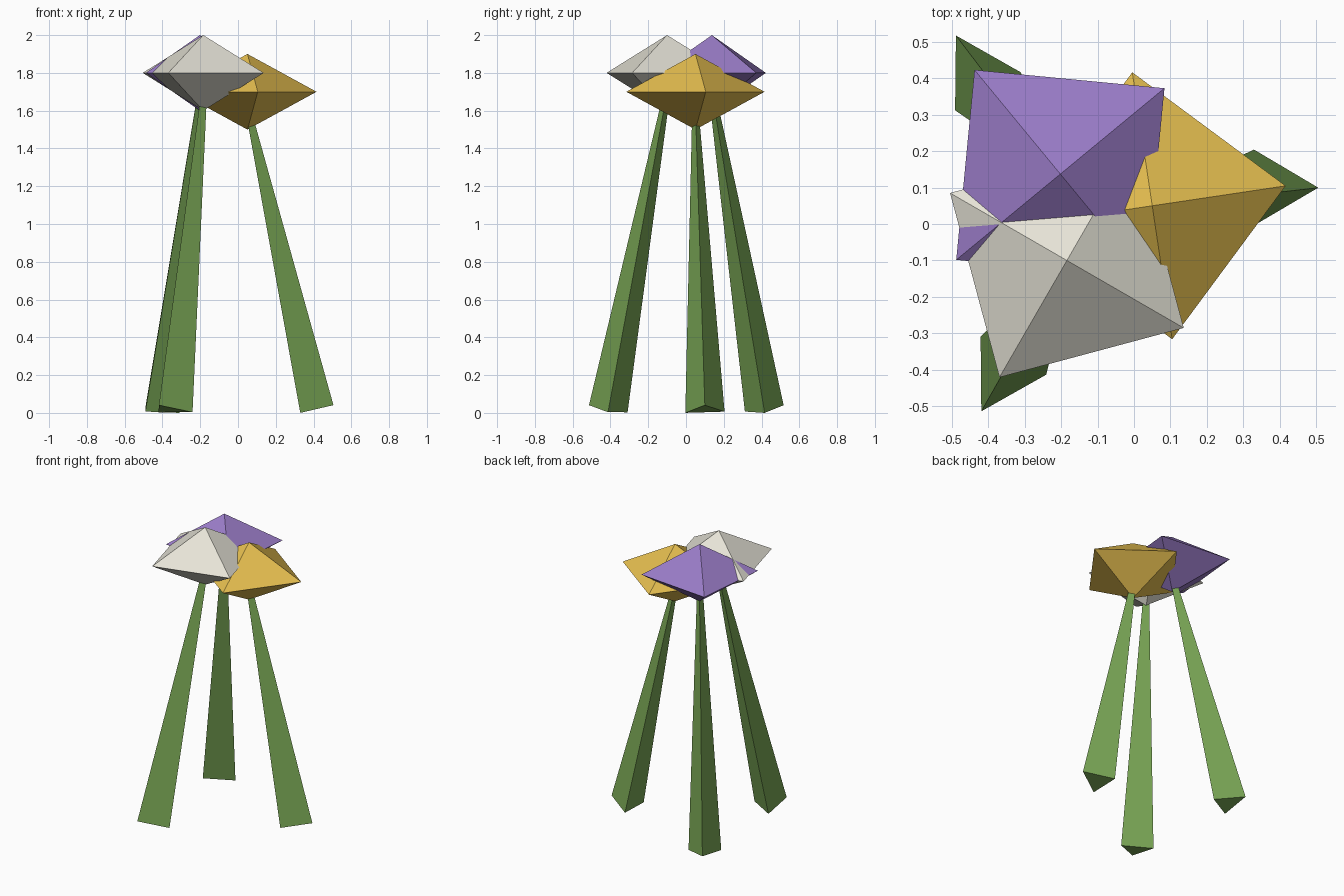
import bpy, bmesh
from math import cos, sin, tau, radians
from mathutils import Vector

if "Cube" in bpy.data.objects:
    bpy.data.objects.remove(bpy.data.objects["Cube"])


def material(name, rgb):
    m = bpy.data.materials.new(name)
    m.diffuse_color = (*rgb, 1)
    m.use_nodes = True
    m.node_tree.nodes["Principled BSDF"].inputs["Base Color"].default_value = m.diffuse_color
    return m


def make_object(name, bm, mat):
    bmesh.ops.recalc_face_normals(bm, faces=bm.faces)
    me = bpy.data.meshes.new(name)
    bm.to_mesh(me)
    bm.free()
    me.materials.append(mat)
    ob = bpy.data.objects.new(name, me)
    bpy.context.collection.objects.link(ob)
    return ob


def ring(bm, sides, radius, z, start=0.0):
    return [bm.verts.new((radius * cos(start + tau * i / sides),
                          radius * sin(start + tau * i / sides), z))
            for i in range(sides)]


def blossom(name, centre, angle, mat):
    """Four-sided double pyramid."""
    bm = bmesh.new()
    r = ring(bm, 4, 0.37, 0, radians(angle))
    for h in (0.2, -0.2):
        tip = bm.verts.new((0, 0, h))
        for i in range(4):
            bm.faces.new((r[i], r[(i + 1) % 4], tip))
    make_object(name, bm, mat).location = centre


def stem(name, foot, top, mat):
    """Tapered three-sided stalk leaning from foot to top."""
    axis = Vector(top) - Vector(foot)
    bm = bmesh.new()
    a = ring(bm, 3, 0.12, 0)
    b = ring(bm, 3, 0.02, axis.length)
    for i in range(3):
        j = (i + 1) % 3
        bm.faces.new((a[i], a[j], b[j], b[i]))
    bm.faces.new(a[::-1])
    bm.faces.new(b)
    ob = make_object(name, bm, mat)
    ob.rotation_mode = 'QUATERNION'
    ob.rotation_quaternion = Vector((0, 0, 1)).rotation_difference(axis)
    ob.location = foot


green = material("stem_green", (0.19, 0.38, 0.09))

# name, colour, blossom centre, blossom turn in degrees, foot of stem
flowers = [
    ("yellow", (0.79, 0.52, 0.08), (0.05, 0.05, 1.7), 8.5, (0.388, 0.10)),
    ("purple", (0.32, 0.20, 0.57), (-0.202, 0.137, 1.8), 39.5, (-0.43, 0.415)),
    ("white", (0.79, 0.77, 0.68), (-0.184, -0.10, 1.8), -30, (-0.36, -0.412)),
]
for name, rgb, c, turn, foot in flowers:
    blossom(name + "_blossom", c, turn, material(name + "_petals", rgb))
    stem(name + "_stem", (*foot, 0.016), (c[0], c[1], c[2] - 0.1), green)
